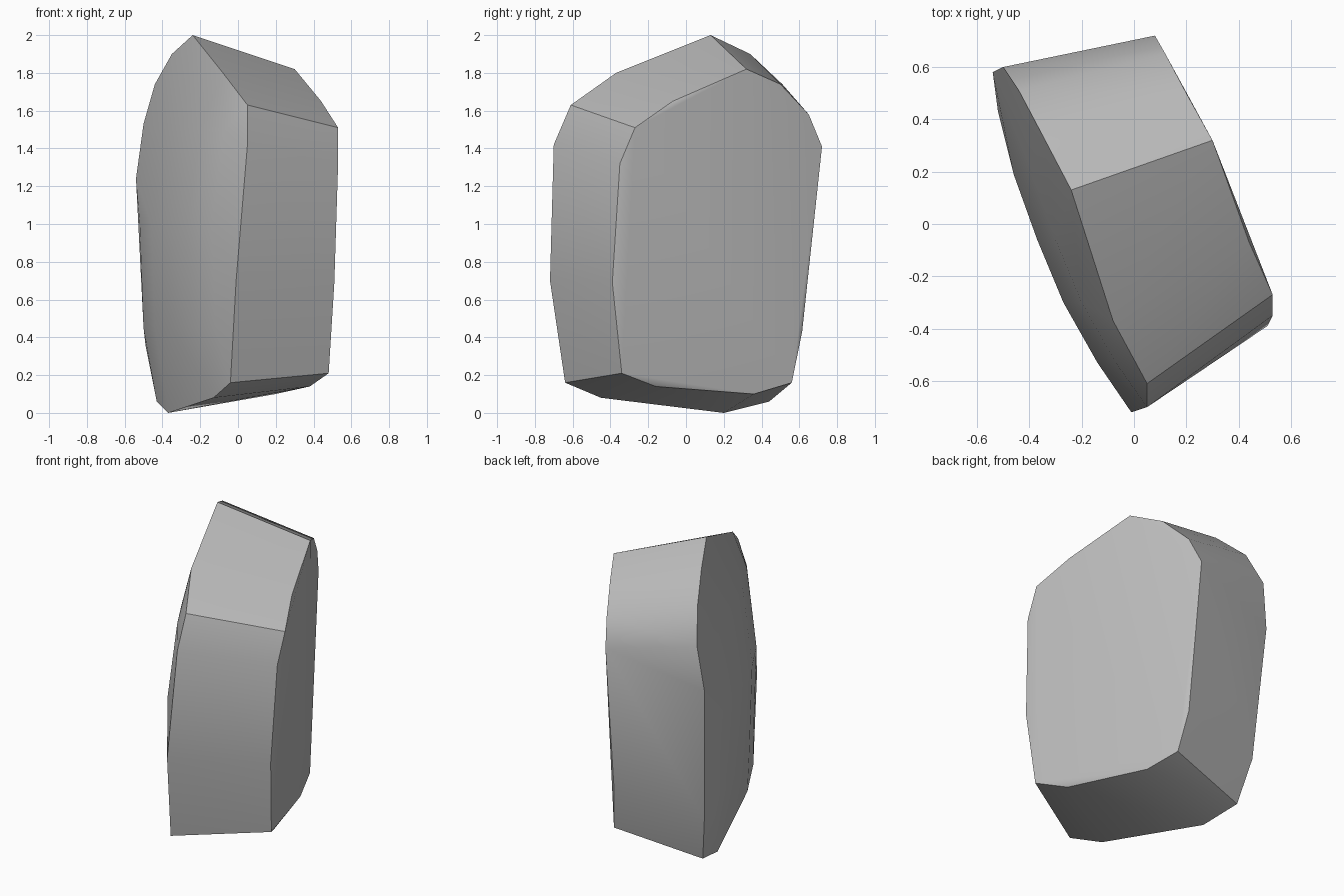
import bpy, bmesh, math

cube = bpy.data.objects.get("Cube")
if cube:
    bpy.data.objects.remove(cube, do_unlink=True)

# Rim of the domed broad side
domed_rim = [(-.24, .13, 2), (-.08, -.37, 1.8), (.05, -.61, 1.63), (.05, -.7, 1.42),
             (-.01, -.72, .7), (-.04, -.64, .16), (-.13, -.45, .08), (-.37, .2, 0),
             (-.43, .44, .06), (-.49, .51, .36), (-.54, .58, 1.24), (-.5, .6, 1.53),
             (-.44, .51, 1.74), (-.35, .34, 1.9)]

# Rim of the flat broad side
flat_rim = [(.3, .32, 1.82), (.44, -.07, 1.65), (.53, -.27, 1.51), (.53, -.35, 1.32),
            (.51, -.39, .69), (.48, -.34, .21), (.38, -.16, .14), (.2, .36, .1),
            (.13, .56, .16), (.09, .615, .43), (.08, .72, 1.41), (.12, .65, 1.58),
            (.2, .5, 1.74)]

# Swell of the domed side: one curved row repeated at three heights
row = [(-.52, .43), (-.46, .19), (-.37, -.06), (-.27, -.3), (-.14, -.53)]
swell = [(x + inset, y, z) for z, inset in ((1.5, .07), (1, 0), (.45, .02)) for x, y in row]

# Wrap the stone around its rims and swell
bm = bmesh.new()
for point in domed_rim + flat_rim + swell:
    bm.verts.new(point)
bmesh.ops.convex_hull(bm, input=list(bm.verts))
loose = [v for v in bm.verts if not v.link_faces]
bmesh.ops.delete(bm, geom=loose, context='VERTS')
bmesh.ops.recalc_face_normals(bm, faces=list(bm.faces))
mesh = bpy.data.meshes.new("stone_slab")
bm.to_mesh(mesh)
bm.free()
stone = bpy.data.objects.new("stone_slab", mesh)
bpy.context.collection.objects.link(stone)

# Plain grey stone
grey = bpy.data.materials.new("stone_grey")
grey.use_nodes = True
colour = (.5, .5, .5, 1)
grey.diffuse_color = colour
grey.node_tree.nodes["Principled BSDF"].inputs["Base Color"].default_value = colour
mesh.materials.append(grey)

# Smooth sides with crisp rims
bpy.ops.object.select_all(action='DESELECT')
stone.select_set(True)
bpy.context.view_layer.objects.active = stone
bpy.ops.object.shade_smooth_by_angle(angle=math.radians(30))
